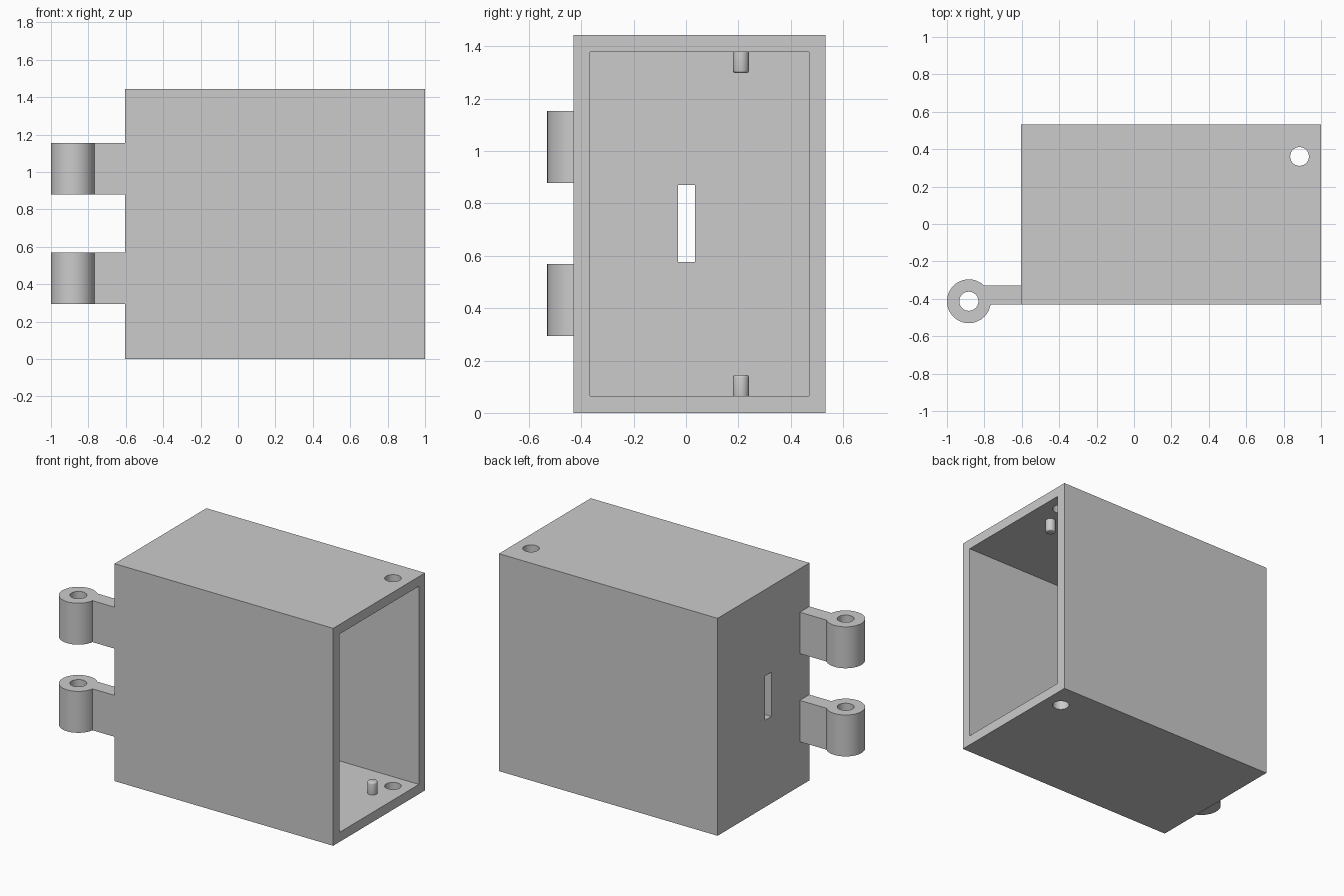
import bpy
from mathutils import Vector

if "Cube" in bpy.data.objects:
    bpy.data.objects.remove(bpy.data.objects["Cube"])

grey = bpy.data.materials.new("light_grey")
grey.use_nodes = True
grey.diffuse_color = (0.6, 0.6, 0.6, 1)
grey.node_tree.nodes["Principled BSDF"].inputs["Base Color"].default_value = (0.6, 0.6, 0.6, 1)


def box(name, low, high):
    low, high = Vector(low), Vector(high)
    bpy.ops.mesh.primitive_cube_add(size=1, location=(low + high) / 2)
    ob = bpy.context.object
    ob.name = name
    ob.scale = high - low
    bpy.ops.object.transform_apply(scale=True)
    ob.data.materials.append(grey)
    return ob


def cylinder(name, x, y, radius, bottom, top, sides=64):
    bpy.ops.mesh.primitive_cylinder_add(vertices=sides, radius=radius, depth=top - bottom,
                                        location=(x, y, (bottom + top) / 2))
    ob = bpy.context.object
    ob.name = name
    ob.data.materials.append(grey)
    return ob


def activate(ob):
    bpy.ops.object.select_all(action='DESELECT')
    ob.select_set(True)
    bpy.context.view_layer.objects.active = ob


def combine(ob, tool, operation):
    mod = ob.modifiers.new(operation.title(), 'BOOLEAN')
    mod.operation = operation
    mod.solver = 'EXACT'
    mod.object = tool
    activate(ob)
    bpy.ops.object.modifier_apply(modifier=mod.name)
    bpy.data.objects.remove(tool)


def smooth(ob):
    activate(ob)
    bpy.ops.object.shade_smooth_by_angle(angle=0.6)


X0, X1, Y0, Y1, H, WALL = -0.605, 1.0, -0.43, 0.533, 1.443, 0.064

# Hollow housing, open on +x, with a slot in the end wall and a bore through top and bottom
housing = box("housing", (X0, Y0, 0), (X1, Y1, H))
combine(housing, box("cavity", (X0 + WALL, Y0 + WALL, WALL),
                     (X1 + 0.1, Y1 - WALL, H - WALL)), 'DIFFERENCE')
combine(housing, box("slot", (X0 - 0.1, -0.03, 0.577), (X0 + 0.2, 0.034, 0.87)), 'DIFFERENCE')
combine(housing, cylinder("bore", 0.885, 0.361, 0.05, -0.1, H + 0.1), 'DIFFERENCE')
smooth(housing)

# Hinge knuckles with flat arms
HX, HY = -0.883, -0.413
for name, low in (("lower_hinge", 0.294), ("upper_hinge", 0.879)):
    high = low + 0.275
    hinge = cylinder(name, HX, HY, 0.117, low, high)
    combine(hinge, box("arm", (HX, Y0, low), (X0, -0.33, high)), 'UNION')
    combine(hinge, cylinder("pin_hole", HX, HY, 0.051, low - 0.1, high + 0.1), 'DIFFERENCE')
    smooth(hinge)

# Round-edged latch pegs on the inner floor and ceiling
for name, low, high in (("lower_peg", WALL - 0.02, 0.145), ("upper_peg", H - 0.145, H - WALL + 0.02)):
    peg = cylinder(name, 0.84, 0.21, 0.031, low, high, 32)
    bevel = peg.modifiers.new("Bevel", 'BEVEL')
    bevel.width = 0.01
    bevel.segments = 3
    bevel.limit_method = 'ANGLE'
    activate(peg)
    bpy.ops.object.modifier_apply(modifier=bevel.name)
    smooth(peg)
